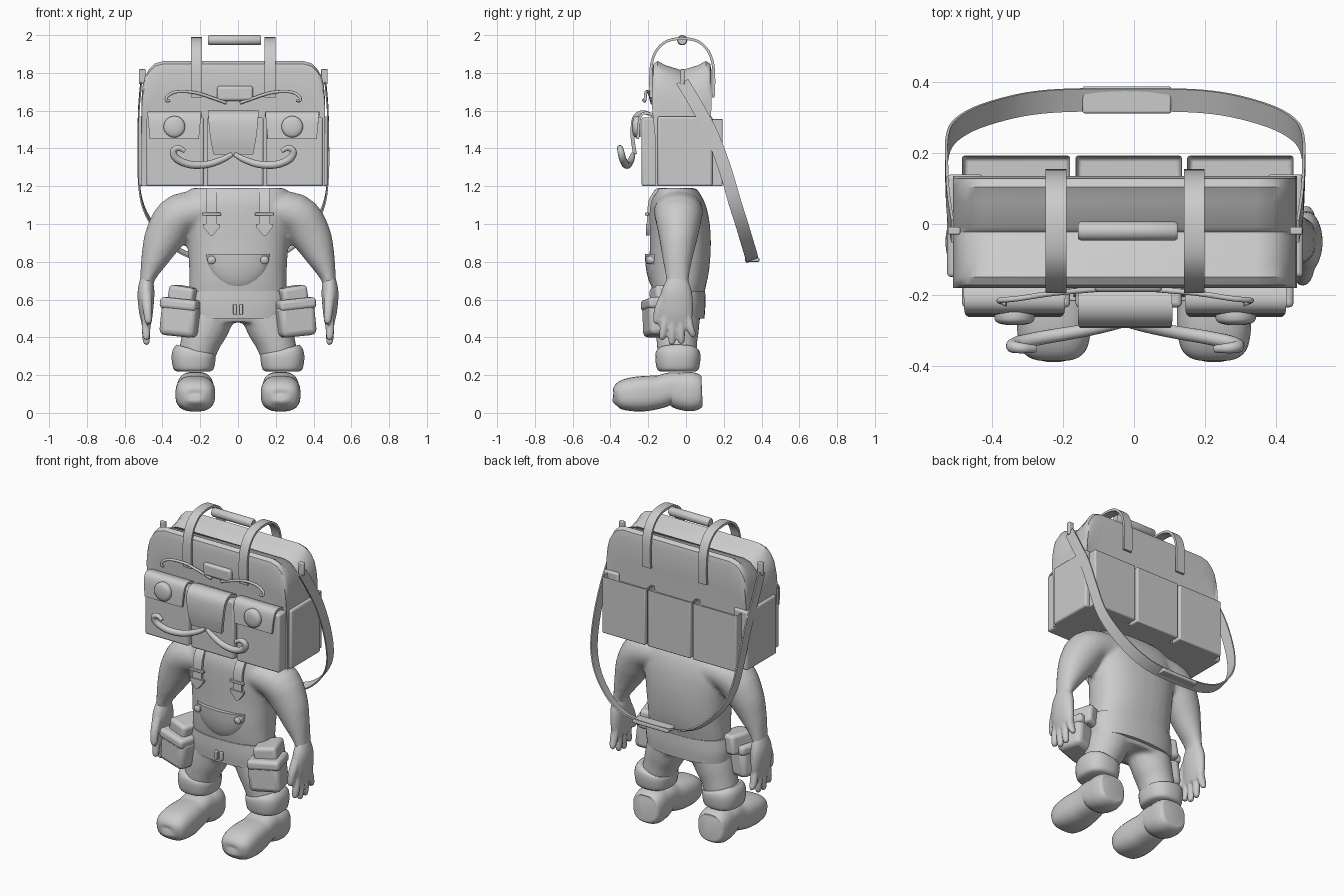
import bpy, bmesh, math
from mathutils import Vector, Euler

cube = bpy.data.objects.get("Cube")
if cube:
    bpy.data.objects.remove(cube, do_unlink=True)

X, Y = Vector((1, 0, 0)), Vector((0, 1, 0))
SIDES = ((1, "left"), (-1, "right"))
BAG_X = -0.025
made = []

clay = bpy.data.materials.new("clay_grey")
clay.use_nodes = True
clay.diffuse_color = (0.6, 0.6, 0.6, 1)
clay.node_tree.nodes["Principled BSDF"].inputs["Base Color"].default_value = (0.6, 0.6, 0.6, 1)


def finish(name, bm):
    bmesh.ops.recalc_face_normals(bm, faces=bm.faces)
    me = bpy.data.meshes.new(name)
    bm.to_mesh(me)
    bm.free()
    me.materials.append(clay)
    ob = bpy.data.objects.new(name, me)
    bpy.context.collection.objects.link(ob)
    made.append(ob)
    return ob


def skin(name, parts):
    """Bridge each list of rings into a capped solid."""
    bm = bmesh.new()
    for rings in parts:
        vs = [[bm.verts.new(p) for p in r] for r in rings]
        n = len(vs[0])
        for a, b in zip(vs, vs[1:]):
            for i in range(n):
                bm.faces.new((a[i], a[(i + 1) % n], b[(i + 1) % n], b[i]))
        bm.faces.new(vs[0])
        bm.faces.new(vs[-1])
    return finish(name, bm)


def smooth_path(pts, res):
    """Catmull-Rom resampling of tuples of any length."""
    out = []
    for i in range(len(pts) - 1):
        p = [pts[max(i - 1, 0)], pts[i], pts[i + 1], pts[min(i + 2, len(pts) - 1)]]
        for k in range(res):
            t = k / res
            out.append(tuple(b + t * (c - a) / 2 + t * t * (a - 2.5 * b + 2 * c - d / 2)
                             + t ** 3 * (1.5 * (b - c) + (d - a) / 2) for a, b, c, d in zip(*p)))
    return out + [pts[-1]]


def rings(pts, axis, sides=20, power=2.0, res=4):
    """Rings along (x, y, z, half size on axis, half size across it)."""
    pts = smooth_path(pts, res) if res > 1 else pts
    pos = [Vector(p[:3]) for p in pts]
    out = []
    for i, p in enumerate(pts):
        t = (pos[min(i + 1, len(pos) - 1)] - pos[max(i - 1, 0)]).normalized()
        side = t.cross(axis).normalized()
        ring = []
        for k in range(sides):
            ang = 2 * math.pi * (k + 0.5) / sides
            c, s = math.cos(ang), math.sin(ang)
            if sides == 4:
                c, s = c * math.sqrt(2), s * math.sqrt(2)
            c = math.copysign(abs(c) ** (2 / power), c)
            s = math.copysign(abs(s) ** (2 / power), s)
            ring.append(pos[i] + axis * p[3] * c + side * p[4] * s)
        out.append(ring)
    return out


def limb(name, pts, axis=Y, **kw):
    return skin(name, [rings(pts, axis, **kw)])


def box(name, x, y, z, bevel=0.01, rot=(0, 0, 0), hollow=0):
    """Bevelled box from ranges; hollow sinks an open mouth in the top."""
    bm = bmesh.new()
    bmesh.ops.create_cube(bm, size=1)
    for v in bm.verts:
        v.co = Vector((v.co.x * (x[1] - x[0]), v.co.y * (y[1] - y[0]), v.co.z * (z[1] - z[0])))
    if hollow:
        top = max(bm.faces, key=lambda f: f.calc_center_median().z)
        bmesh.ops.inset_region(bm, faces=[top], thickness=0.012)
        bmesh.ops.translate(bm, verts=top.verts, vec=(0, 0, -hollow))
    ob = finish(name, bm)
    ob.location = [sum(r) / 2 for r in (x, y, z)]
    ob.rotation_euler = Euler(rot)
    m = ob.modifiers.new("bevel", 'BEVEL')
    m.width, m.segments = bevel, 3
    return ob


def blend(ob, voxel, steps):
    m = ob.modifiers.new("merge", 'REMESH')
    m.mode, m.voxel_size, m.use_smooth_shade = 'VOXEL', voxel, True
    m = ob.modifiers.new("soften", 'SMOOTH')
    m.factor, m.iterations = 0.5, steps


# Body: torso, hips, arms and legs merged softly
parts = [rings([(0, -.035, .48, .11, .22), (0, -.04, .62, .135, .255), (0, -.035, .75, .157, .258),
                (0, -.03, .9, .162, .268), (0, -.035, 1.03, .157, .285), (0, -.045, 1.12, .142, .285),
                (0, -.055, 1.19, .11, .25)], Y, sides=32, power=2.4)]
for s, _ in SIDES:
    parts.append(rings([(.12 * s, -.04, 1.08, .13, .09), (.30 * s, -.04, 1.05, .128, .115),
                        (.385 * s, -.04, .94, .105, .108), (.44 * s, -.045, .82, .08, .075),
                        (.477 * s, -.045, .72, .062, .042), (.485 * s, -.045, .66, .06, .035)], Y))
    parts.append(rings([(.12 * s, -.04, .58, .12, .13), (.17 * s, -.045, .45, .115, .12),
                        (.2 * s, -.048, .37, .108, .105), (.23 * s, -.045, .26, .1, .095)], Y))
blend(skin("body", parts), .013, 5)

# Waist band
limb("waist_band", [(0, -.04, .5, .138, .272), (0, -.04, .57, .143, .278), (0, -.04, .645, .142, .268)],
     sides=40, power=2.4)

for s, side in SIDES:
    # Hand with four fingers and a thumb
    hand = [rings([(.483 * s, -.045, .72, .05, .032), (.487 * s, -.05, .64, .082, .045),
                   (.487 * s, -.05, .54, .088, .038), (.483 * s, -.048, .47, .075, .025)], Y)]
    for y0, y1, z1 in ((-.11, -.125, .385), (-.07, -.075, .36), (-.03, -.025, .365), (.01, .035, .4)):
        hand.append(rings([(.485 * s, y0, .52, .02, .024), (.487 * s, (y0 + y1) / 2, .45, .022, .024),
                           (.485 * s, y1, z1 + .015, .018, .018), (.485 * s, y1, z1, .008, .008)], Y, sides=12))
    hand.append(rings([(.485 * s, -.1, .64, .03, .03), (.48 * s, -.14, .56, .026, .026),
                       (.475 * s, -.155, .49, .02, .02), (.475 * s, -.155, .47, .008, .008)], Y, sides=12))
    blend(skin(side + "_hand", hand), .008, 3)

    # Trouser cuff and boot
    limb(side + "_cuff", [(.235 * s, -.043, .22, .095, .09), (.235 * s, -.043, .235, .112, .108),
                          (.235 * s, -.043, .29, .12, .117), (.232 * s, -.043, .325, .115, .112),
                          (.23 * s, -.043, .335, .098, .095)], sides=28, power=2.5)
    foot = [(.085, .11, .07, .07), (.075, .11, .088, .09), (.03, .112, .098, .104), (-.03, .118, .097, .1),
            (-.08, .13, .095, .085), (-.14, .112, .097, .088), (-.22, .102, .104, .094),
            (-.3, .097, .104, .088), (-.355, .088, .09, .07), (-.38, .083, .055, .04), (-.387, .083, .02, .015)]
    limb(side + "_boot", [(.226 * s, y, z, hx, hz) for y, z, hx, hz in foot], X, sides=28, power=2.7)

    # Tool pouches on the hips
    box(side + "_pouch", sorted((.205 * s, .4 * s)), (-.215, -.05), (.405, .58), .03, (0, -.1 * s, .25 * s))
    box(side + "_pouch_flap", sorted((.2 * s, .4 * s)), (-.222, -.045), (.545, .605), .02, (0, -.1 * s, .25 * s))
    box(side + "_pouch_back", sorted((.215 * s, .355 * s)), (-.18, -.01), (.55, .67), .02, (0, -.15 * s, .3 * s))

    # Braces with buckle bar, triangular clasp and bib button
    limb(side + "_brace", [(.14 * s, -.15, 1.185, .03, .008), (.14 * s, -.19, 1.12, .03, .008),
                           (.14 * s, -.2, 1.0, .03, .008)], X, sides=4)
    box(side + "_brace_bar", sorted((.09 * s, .19 * s)), (-.217, -.197), (1.045, 1.06), .004)
    limb(side + "_brace_clasp", [(.14 * s, -.203, 1.0, .045, .01), (.14 * s, -.203, .985, .045, .01),
                                 (.14 * s, -.203, .94, .008, .01)], X, sides=4, res=1)
    limb(side + "_bib_button", [(.14 * s, -.17, .81, .022, .022), (.14 * s, -.207, .81, .022, .022),
                                (.14 * s, -.215, .81, .012, .012)], X, res=1)
    box(side + "_belt_loop", sorted((.008 * s, .026 * s)), (-.2, -.17), (.52, .575), .005)

# Bib pocket: lower half of a flattened ball
bm = bmesh.new()
bmesh.ops.create_uvsphere(bm, u_segments=32, v_segments=16, radius=1)
cut = bmesh.ops.bisect_plane(bm, geom=bm.verts[:] + bm.edges[:] + bm.faces[:], plane_co=(0, 0, 0),
                             plane_no=(0, 0, 1), clear_outer=True)
bmesh.ops.holes_fill(bm, edges=bm.edges)
for v in bm.verts:
    v.co = (v.co.x * .17, v.co.y * .062 - .155, v.co.z * .19 + .84)
finish("bib_pocket", bm)

# Bag shell: dipped side section swept across, falling at the rounded corners
section = ((-.165, None), (-.165, .2), (-.18, .05), (-.172, .015), (-.15, 0), (-.11, .022), (-.035, .045),
           (-.022, .06), (-.01, .045), (.065, .022), (.105, 0), (.128, .015), (.135, .05), (.125, .2), (.125, None))
half = ((.485, 1.67), (.48, 1.73), (.468, 1.78), (.445, 1.82), (.415, 1.85), (.37, 1.863))
stations = [(-t, h) for t, h in half] + [(t, h) for t, h in reversed(half)]
skin("bag_shell", [[[(BAG_X + t, y, 1.2 if d is None else h - d) for y, d in section] for t, h in stations]])

# Pockets round the bag
for label, a, b in (("right", -.485, -.18), ("middle", -.165, .135), ("left", .15, .45)):
    box(label + "_front_pocket", (a, b), (-.235, -.15), (1.2, 1.565), .012)
    box(label + "_back_pocket", (a, b), (.1, .193), (1.2, 1.56), .008, hollow=.04)
for s, side in SIDES:
    box(side + "_end_pocket", sorted((BAG_X + .4 * s, BAG_X + .502 * s)), (-.15, .14), (1.2, 1.57), .012)

# Front flaps and their round studs
for s, side in SIDES:
    x = BAG_X + .312 * s
    limb(side + "_pocket_flap", [(x, -.165, 1.575, .143, .007), (x, -.215, 1.588, .143, .007),
                                 (x, -.245, 1.56, .14, .007), (x, -.255, 1.45, .13, .007)], X, sides=4)
    limb(side + "_flap_stud", [(x, -.24, 1.515, .055, .055), (x, -.268, 1.515, .057, .057),
                               (x, -.28, 1.515, .045, .045), (x, -.285, 1.515, .02, .02)], X, sides=28, res=2)
limb("middle_flap", [(BAG_X, -.165, 1.57, .13, .01), (BAG_X, -.23, 1.592, .133, .01),
                     (BAG_X, -.275, 1.56, .132, .01), (BAG_X, -.283, 1.46, .122, .01),
                     (BAG_X, -.27, 1.37, .105, .01)], X, sides=4)
box("front_plaque", (-.112, .08), (-.192, -.16), (1.652, 1.73), .014)

for s, side in SIDES:
    # Thin upper curl
    curl = ((.035, -.18, 1.64), (.09, -.185, 1.66), (.2, -.195, 1.695), (.3, -.21, 1.7), (.35, -.215, 1.675),
            (.352, -.218, 1.652), (.335, -.225, 1.655))
    limb(side + "_upper_curl", [(BAG_X + x * s, y, z, .008, .008) for x, y, z in curl], sides=10)
    # Thick lower curl
    curl = ((.005, -.28, 1.37, .012), (.06, -.29, 1.34, .017), (.14, -.305, 1.315, .019), (.23, -.32, 1.315, .02),
            (.3, -.335, 1.345, .02), (.318, -.345, 1.385, .018), (.29, -.35, 1.403, .015), (.255, -.352, 1.385, .011))
    limb(side + "_lower_curl", [(BAG_X + x * s, y, z, r, r) for x, y, z, r in curl], sides=14)
    # Handle strap arching over the bag
    x = BAG_X + .195 * s
    arch = [(-.165, 1.67), (-.168, 1.76), (-.162, 1.85), (-.135, 1.92), (-.08, 1.968), (0, 1.982)]
    arch += [(-y, z) for y, z in reversed(arch[:-1])]
    limb(side + "_handle_strap", [(x, y - .02, z, .029, .007) for y, z in arch], X, sides=4)
    box(side + "_strap_ring", sorted((BAG_X + .465 * s, BAG_X + .5 * s)), (-.03, -.008), (1.74, 1.82), .005)
limb("handle_grip", [(-.158, -.02, 1.973, .022, .022), (-.15, -.02, 1.973, .027, .027),
                     (.115, -.02, 1.973, .027, .027), (.123, -.02, 1.973, .022, .022)], res=1)

# Long shoulder strap hanging behind, with its pad
loop = [(.487, -.02, 1.755), (.499, .06, 1.62), (.503, .14, 1.47), (.503, .21, 1.28), (.485, .257, 1.12),
        (.43, .295, 1.0), (.34, .325, .9), (.245, .343, .84), (.12, .35, .812)]
loop = loop + [(-x, y, z) for x, y, z in reversed(loop)]
limb("shoulder_strap", [(BAG_X + x, y, z, .034, .004) for x, y, z in loop],
     Vector((0, .93, .36)), sides=4)
box("strap_pad", (-.145, .105), (.312, .388), (.8, .822), .006)

# Smooth shading with crisp edges
bpy.ops.object.select_all(action='DESELECT')
for ob in made:
    ob.select_set(True)
bpy.context.view_layer.objects.active = made[0]
bpy.ops.object.shade_smooth_by_angle(angle=math.radians(40))
